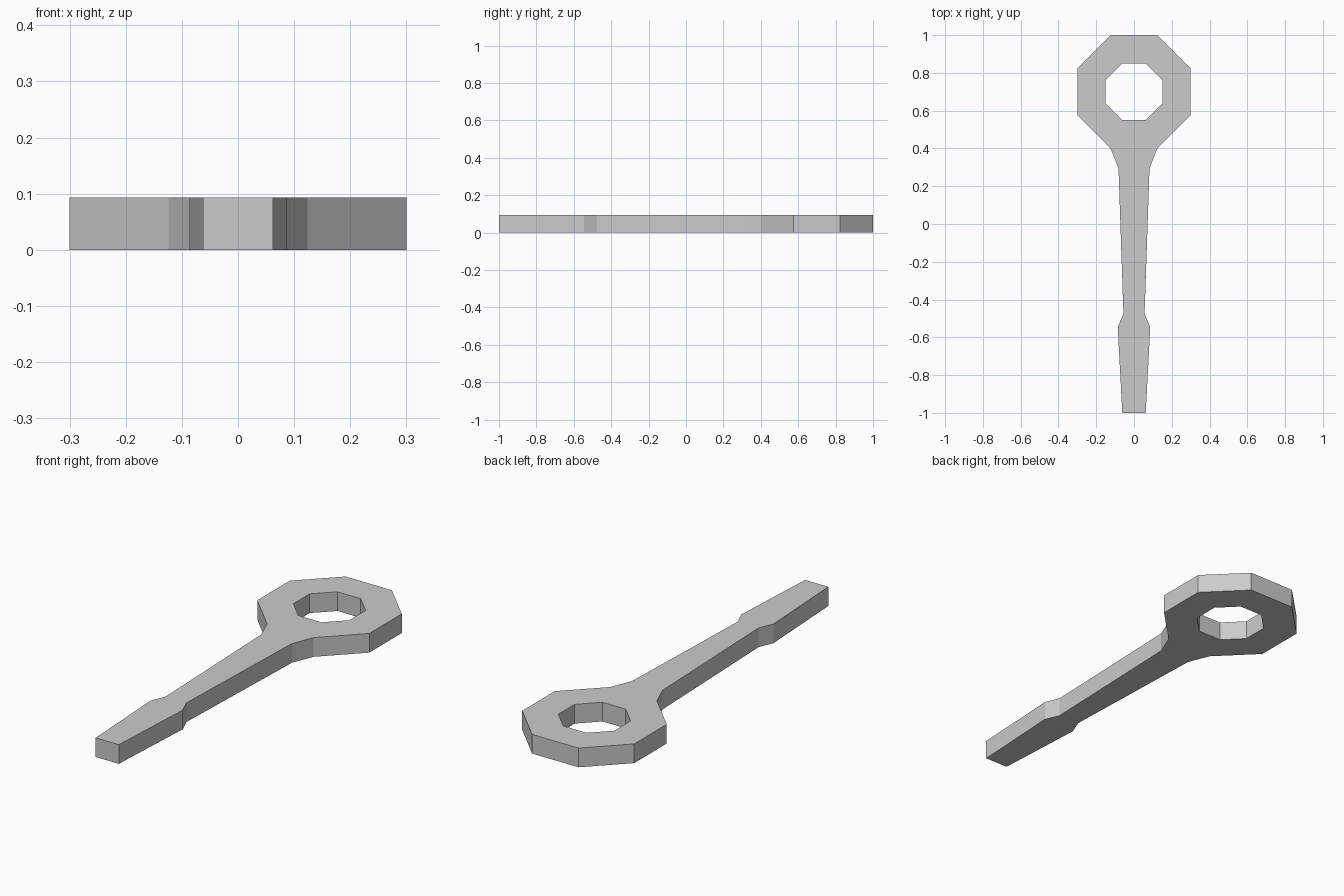
import bpy
import bmesh
from math import cos, sin, pi

cube = bpy.data.objects.get("Cube")
if cube:
    bpy.data.objects.remove(cube, do_unlink=True)

THICKNESS = 0.093
RING_Y = 0.7
SIDES = 8

# Plain grey metal
grey = bpy.data.materials.new("grey_metal")
grey.use_nodes = True
colour = (0.6, 0.6, 0.6, 1)
grey.diffuse_color = colour
grey.node_tree.nodes["Principled BSDF"].inputs["Base Color"].default_value = colour

bm = bmesh.new()


def octagon(apothem):
    """Flat-sided loop of vertices; the first edge faces -y."""
    radius = apothem / cos(pi / SIDES)
    angles = [-pi / 2 + (2 * i - 1) * pi / SIDES for i in range(SIDES)]
    return [bm.verts.new((radius * cos(a), RING_Y + radius * sin(a), 0)) for a in angles]


# Ring head
outer, inner = octagon(0.3), octagon(0.15)
for i in range(SIDES):
    j = (i + 1) % SIDES
    bm.faces.new((outer[i], outer[j], inner[j], inner[i]))

# Shank and flared tip, continued from the lowest ring edge: (y, half width)
left, right = outer[0], outer[1]
for y, half in ((0.295, 0.082), (-0.475, 0.056), (-0.545, 0.086), (-1, 0.062)):
    next_left = bm.verts.new((-half, y, 0))
    next_right = bm.verts.new((half, y, 0))
    bm.faces.new((next_left, next_right, right, left))
    left, right = next_left, next_right

# Give the flat outline its thickness
result = bmesh.ops.extrude_face_region(bm, geom=bm.faces[:])
top = [v for v in result["geom"] if isinstance(v, bmesh.types.BMVert)]
bmesh.ops.translate(bm, verts=top, vec=(0, 0, THICKNESS))
bmesh.ops.recalc_face_normals(bm, faces=bm.faces[:])

mesh = bpy.data.meshes.new("ring_handled_tool")
bm.to_mesh(mesh)
bm.free()
mesh.materials.append(grey)
tool = bpy.data.objects.new("ring_handled_tool", mesh)
bpy.context.collection.objects.link(tool)
